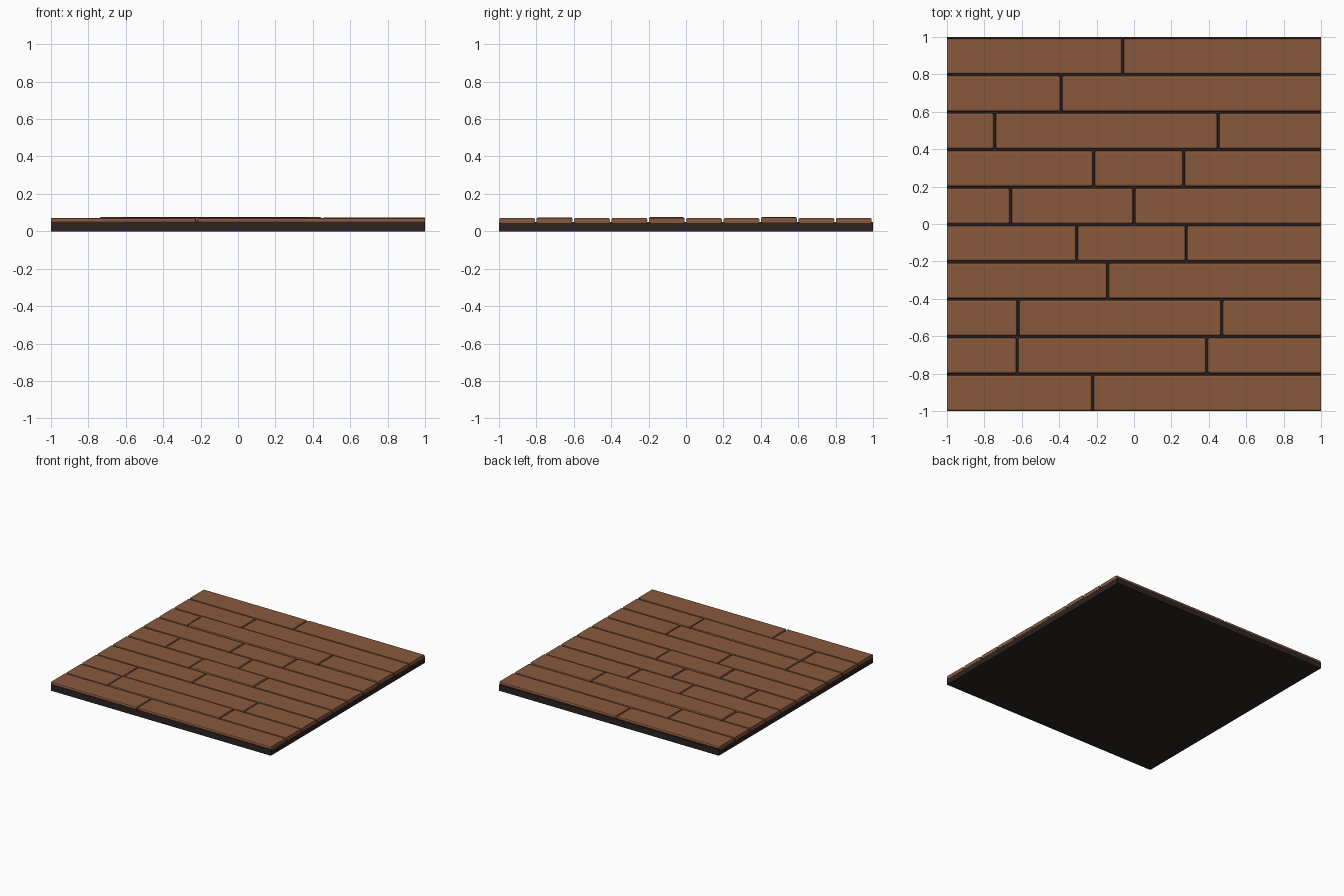
import bpy, bmesh

if "Cube" in bpy.data.objects:
    bpy.data.objects.remove(bpy.data.objects["Cube"])

def material(name, rgb):
    m = bpy.data.materials.new(name)
    m.diffuse_color = (*rgb, 1)
    m.use_nodes = True
    m.node_tree.nodes["Principled BSDF"].inputs["Base Color"].default_value = m.diffuse_color
    return m

wood = material("brown wood", (0.25, 0.098, 0.045))
dark = material("dark subfloor", (0.025, 0.017, 0.016))

def box(name, lo, hi, mat, bevel=0.0):
    """Box between two corners; edges on the outer x ends stay sharp."""
    bm = bmesh.new()
    bmesh.ops.create_cube(bm, size=1)
    for v in bm.verts:
        v.co = [lo[i] + (v.co[i] + 0.5) * (hi[i] - lo[i]) for i in range(3)]
    if bevel:
        edges = [e for e in bm.edges
                 if not all(abs(v.co.x) > 0.999 for v in e.verts)]
        bmesh.ops.bevel(bm, geom=edges, offset=bevel, segments=2,
                        profile=0.5, affect='EDGES', clamp_overlap=True)
    me = bpy.data.meshes.new(name)
    bm.to_mesh(me)
    bm.free()
    me.materials.append(mat)
    ob = bpy.data.objects.new(name, me)
    bpy.context.collection.objects.link(ob)
    return ob

# Subfloor slab
box("subfloor", (-0.999, -1, 0), (0.999, 1, 0.05), dark)

# End joints of each plank row, front to back
joints = [[-0.22], [-0.625, 0.39], [-0.62, 0.47], [-0.14], [-0.305, 0.28],
          [-0.66, 0.0], [-0.215, 0.265], [-0.745, 0.45], [-0.39], [-0.06]]
# A few boards sit slightly proud: (row, board) -> top height
raised = {(1, 1): 0.075, (4, 1): 0.076, (7, 1): 0.077, (7, 2): 0.075}
gap = 0.008

# Planks
for r, cuts in enumerate(joints):
    y0 = -1 + 0.2 * r
    xs = [-1] + cuts + [1]
    for i in range(len(xs) - 1):
        x0 = xs[i] + (gap / 2 if i else 0)
        x1 = xs[i + 1] - (gap / 2 if i < len(cuts) else 0)
        top = raised.get((r, i), 0.072)
        box(f"plank_{r + 1}_{i + 1}", (x0, y0 + 0.001, top - 0.027),
            (x1, y0 + 0.201 - gap, top), wood, 0.01)
